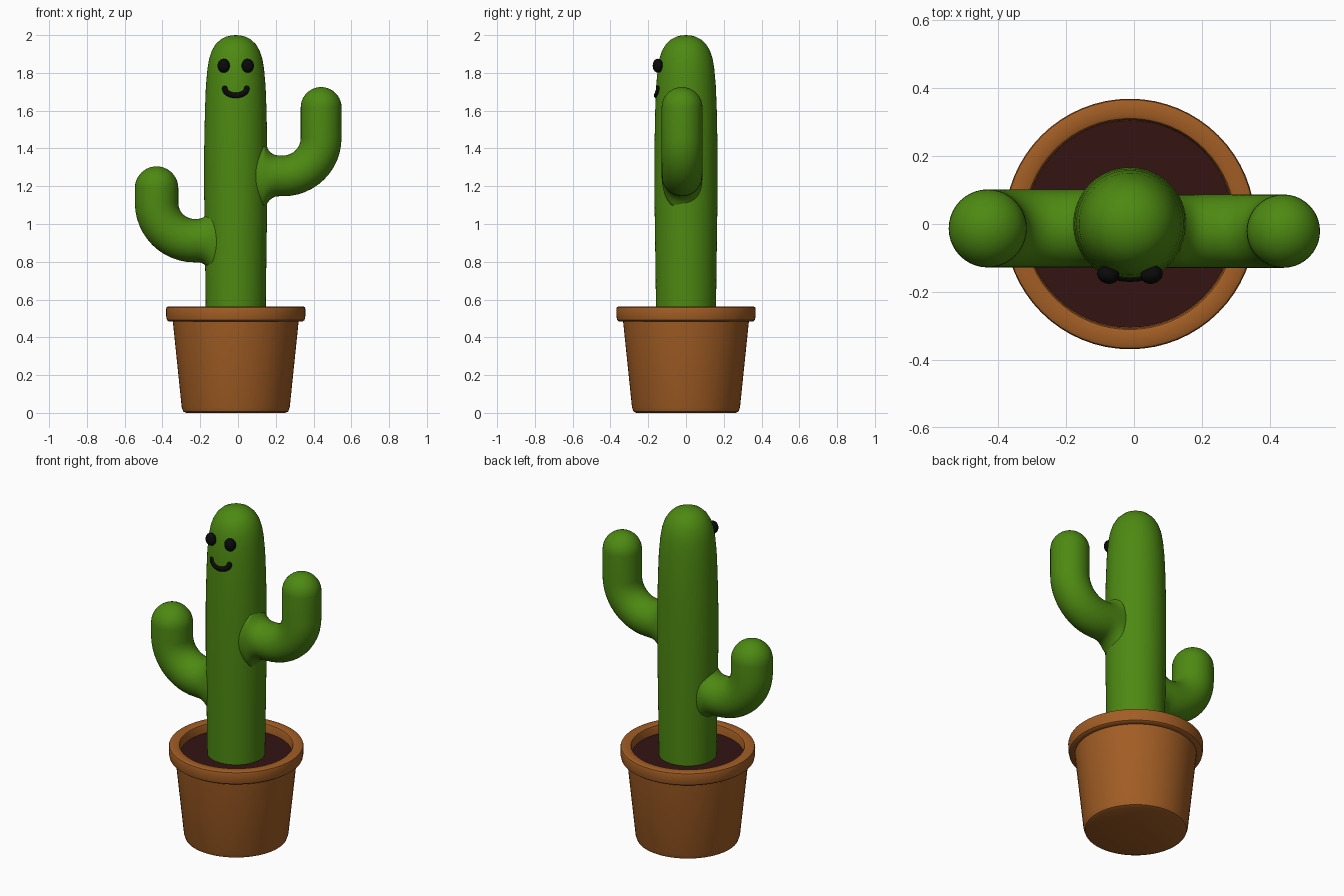
import bpy, bmesh
from math import sin, cos, pi, sqrt, radians
from mathutils import Vector

if "Cube" in bpy.data.objects:
    bpy.data.objects.remove(bpy.data.objects["Cube"])

CX = -0.012  # pot and trunk axis


def material(name, rgb):
    m = bpy.data.materials.new(name)
    m.diffuse_color = (*rgb, 1)
    m.use_nodes = True
    m.node_tree.nodes["Principled BSDF"].inputs["Base Color"].default_value = m.diffuse_color
    return m


GREEN = material("green", (0.075, 0.25, 0.006))
CLAY = material("clay", (0.36, 0.11, 0.018))
EARTH = material("earth", (0.035, 0.007, 0.007))
BLACK = material("black", (0.003, 0.003, 0.003))


def finish(obj, mat, angle=40):
    obj.data.materials.append(mat)
    bpy.ops.object.select_all(action='DESELECT')
    obj.select_set(True)
    bpy.context.view_layer.objects.active = obj
    bpy.ops.object.shade_smooth_by_angle(angle=radians(angle))
    return obj


def skin(name, rings, mat, angle=40):
    """Join equal-length rings of points into a surface."""
    bm = bmesh.new()
    rows = [[bm.verts.new(p) for p in ring] for ring in rings]
    n = len(rows[0])
    for a, b in zip(rows, rows[1:]):
        for i in range(n):
            j = (i + 1) % n
            bm.faces.new((a[i], a[j], b[j], b[i]))
    bmesh.ops.remove_doubles(bm, verts=bm.verts, dist=1e-5)
    bmesh.ops.recalc_face_normals(bm, faces=bm.faces)
    me = bpy.data.meshes.new(name)
    bm.to_mesh(me)
    bm.free()
    obj = bpy.data.objects.new(name, me)
    bpy.context.collection.objects.link(obj)
    return finish(obj, mat, angle)


def lathe(name, profile, mat, n=64):
    rings = [[(CX + r * cos(2 * pi * i / n), r * sin(2 * pi * i / n), z)
              for i in range(n)] for r, z in profile]
    return skin(name, rings, mat)


# Pot with rim, closed underneath
lathe("pot", [(0, 0), (0.262, 0), (0.278, 0.007), (0.286, 0.03), (0.333, 0.484),
              (0.355, 0.484), (0.364, 0.491), (0.368, 0.51), (0.369, 0.55),
              (0.366, 0.559), (0.358, 0.563), (0.32, 0.563), (0.311, 0.559),
              (0.307, 0.55), (0.304, 0.49), (0, 0.48)], CLAY)

# Soil
lathe("soil", [(0, 0.51), (0.306, 0.51), (0.304, 0.485), (0, 0.485)], EARTH)

# Trunk with domed top
trunk = [(0, 0.49), (0.158, 0.49), (0.162, 0.8), (0.167, 1.15), (0.167, 1.4),
         (0.163, 1.6), (0.158, 1.73), (0.15, 1.82), (0.141, 1.874), (0.127, 1.917),
         (0.107, 1.951), (0.08, 1.977), (0.05, 1.992), (0.025, 1.998), (0, 2.0)]
lathe("trunk", trunk, GREEN)


def arm(name, side, xv, y, zh, ztop, r, bend):
    """Elbow arm: flared root, horizontal run, bend, upright, round tip."""
    # stations: x (mirrored by side), z, tangent angle, in-plane radius, y radius
    st = [(0.05, zh, 0, r * 1.6, r)]
    x_root = 0.135
    for k in range(9):
        t = k / 8
        st.append((x_root + 0.085 * t, zh, 0, r + 0.075 * (1 - t) ** 2.6, r))
    for k in range(13):
        a = pi / 2 * k / 12
        st.append((xv - bend + bend * sin(a), zh + bend * (1 - cos(a)), a, r, r))
    for k in range(11):
        a = pi / 2 * k / 10
        st.append((xv, ztop - r + r * sin(a), pi / 2, r * cos(a), r * cos(a)))
    n, rings = 40, []
    for x, z, a, rp, ry in st:
        ring = []
        for i in range(n):
            t = 2 * pi * i / n
            u = rp * cos(t)
            ring.append((side * (x - u * sin(a)) , y + ry * sin(t), z + u * cos(a)))
        rings.append(ring)
    return skin(name, rings, GREEN, 60)


arm("right_arm", 1, 0.44, -0.021, 1.255, 1.725, 0.108, 0.20)
arm("left_arm", -1, 0.431, -0.013, 0.912, 1.305, 0.115, 0.20)

# Eyes
for name, dx in (("left_eye", -0.064), ("right_eye", 0.064)):
    bpy.ops.mesh.primitive_uv_sphere_add(segments=32, ring_count=16, radius=1,
                                         location=(CX + dx, -0.149, 1.838))
    eye = bpy.context.object
    eye.name = name
    eye.scale = (0.033, 0.027, 0.037)
    eye.rotation_euler = (0, 0, dx * 4)
    finish(eye, BLACK)

# Smile: round-ended tube wrapped on the trunk front
pts, rings, n, rad = [], [], 16, 0.0155
for k in range(25):
    a = pi + pi * k / 24
    x = 0.057 * cos(a)
    pts.append(Vector((CX + x, -sqrt(0.155 ** 2 - x * x), 1.717 + 0.036 * sin(a))))
for k, p in enumerate(pts):
    tan = (pts[min(k + 1, 24)] - pts[max(k - 1, 0)]).normalized()
    side = tan.cross(Vector((0, 1, 0))).normalized()
    up = side.cross(tan)
    caps = [(0, 1)]
    if k in (0, 24):
        s = -1 if k == 0 else 1
        caps = [(s * sin(pi / 2 * j / 6), cos(pi / 2 * j / 6)) for j in range(7)]
        if k == 0:
            caps.reverse()
    for off, sc in caps:
        c = p + tan * off * rad
        rings.append([c + (side * cos(2 * pi * i / n) + up * sin(2 * pi * i / n)) * rad * sc
                      for i in range(n)])
skin("smile", rings, BLACK, 60)
